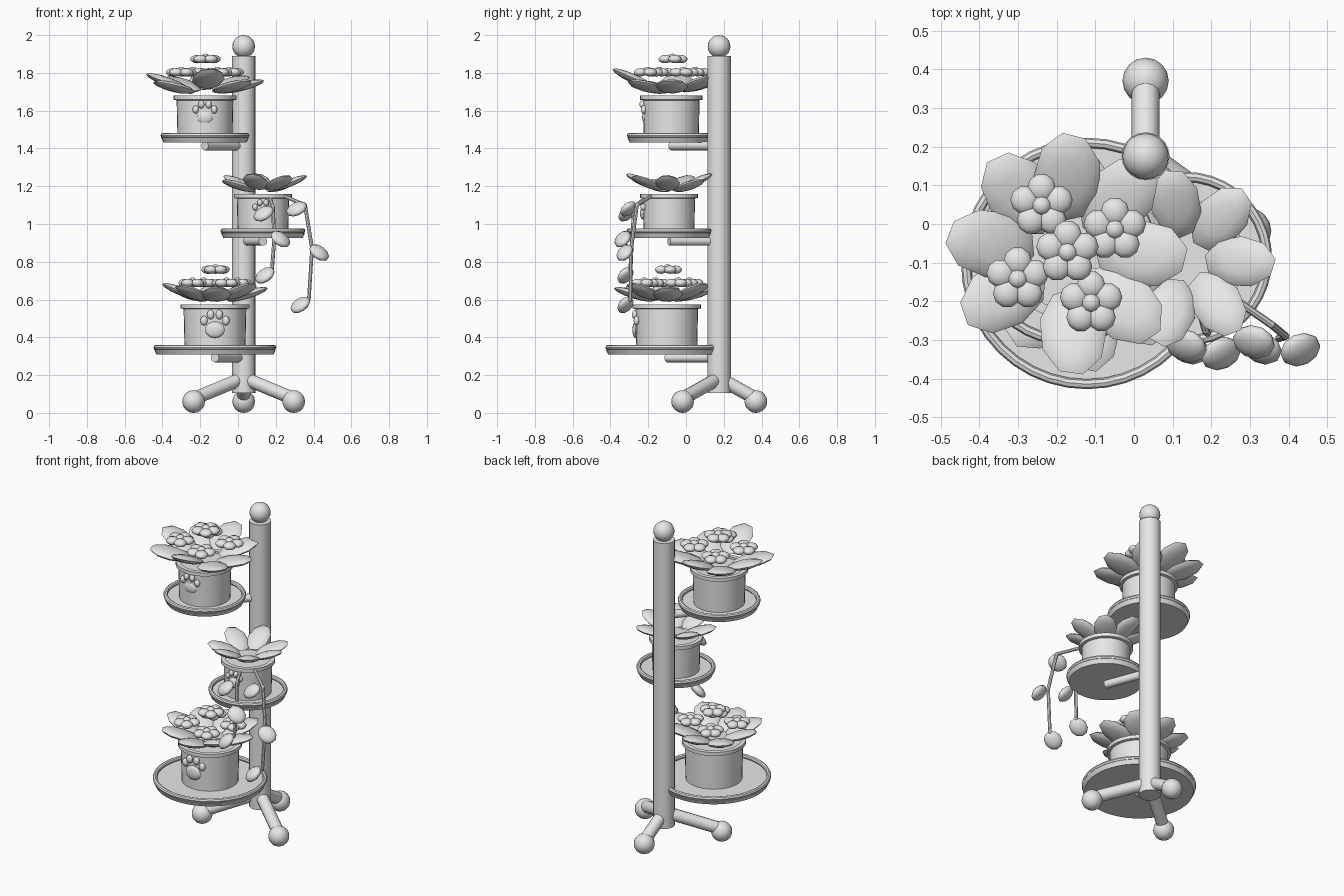
import bpy, bmesh, math
from mathutils import Vector, Matrix, Euler

if "Cube" in bpy.data.objects:
    bpy.data.objects.remove(bpy.data.objects["Cube"])

MAT = bpy.data.materials.new("light_grey")
MAT.diffuse_color = (0.8, 0.8, 0.8, 1)
MAT.use_nodes = True
MAT.node_tree.nodes["Principled BSDF"].inputs["Base Color"].default_value = MAT.diffuse_color


def finish(name, bm, angle=40):
    """Turn a bmesh into a shaded object."""
    bmesh.ops.recalc_face_normals(bm, faces=bm.faces)
    me = bpy.data.meshes.new(name)
    bm.to_mesh(me)
    bm.free()
    me.materials.append(MAT)
    ob = bpy.data.objects.new(name, me)
    bpy.context.collection.objects.link(ob)
    bpy.ops.object.select_all(action='DESELECT')
    ob.select_set(True)
    bpy.context.view_layer.objects.active = ob
    bpy.ops.object.shade_smooth_by_angle(angle=math.radians(angle))
    return ob


def ellipsoid(bm, loc, size, rot=(0, 0, 0), seg=12, rings=8):
    m = Matrix.LocRotScale(Vector(loc), Euler(rot), Vector(size))
    bmesh.ops.create_uvsphere(bm, u_segments=seg, v_segments=rings, radius=1, matrix=m)


def rod(bm, a, b, r, seg=16):
    a, b = Vector(a), Vector(b)
    d = b - a
    m = Matrix.Translation((a + b) / 2) @ d.to_track_quat('Z', 'Y').to_matrix().to_4x4()
    bmesh.ops.create_cone(bm, cap_ends=True, segments=seg, radius1=r, radius2=r,
                          depth=d.length, matrix=m)


def lathe(name, centre, profile, seg=32):
    """Revolve (radius, z) points; the profile starts and ends on the axis."""
    bm = bmesh.new()
    vs = [bm.verts.new((r, 0, z)) for r, z in profile]
    es = [bm.edges.new(p) for p in zip(vs, vs[1:])]
    bmesh.ops.spin(bm, geom=vs + es, cent=(0, 0, 0), axis=(0, 0, 1),
                   angle=math.tau, steps=seg)
    bmesh.ops.remove_doubles(bm, verts=bm.verts, dist=1e-4)
    bmesh.ops.translate(bm, verts=bm.verts, vec=(centre[0], centre[1], 0))
    return finish(name, bm)


# Post with ball finial
PX, PY = 0.03, 0.175
bm = bmesh.new()
rod(bm, (PX, PY, 0.105), (PX, PY, 1.89), 0.062, 20)
finish("post", bm)
bm = bmesh.new()
ellipsoid(bm, (PX, PY, 1.94), (0.06,) * 3, seg=20, rings=12)
finish("finial", bm)

# Three splayed legs with ball feet
for i, (x, y) in enumerate([(-0.235, -0.018), (0.295, -0.018), (PX, 0.37)]):
    bm = bmesh.new()
    rod(bm, (PX, PY, 0.185), (x, y, 0.075), 0.036, 12)
    finish(f"leg_{i}", bm)
    bm = bmesh.new()
    ellipsoid(bm, (x, y, 0.06), (0.06,) * 3, seg=16, rings=10)
    finish(f"foot_{i}", bm)


def shelf(tag, c, z, r):
    """Arm, round tray and raised ring; z is the tray underside."""
    bm = bmesh.new()
    rod(bm, (PX, PY, z - 0.018), (c[0], c[1], z - 0.018), 0.024, 12)
    finish(tag + "_arm", bm)
    lathe(tag + "_tray", c, [(0, z), (r - 0.012, z), (r, z + 0.025), (0, z + 0.025)], 40)
    ring = [(r - 0.01 + 0.013 * math.cos(a * math.tau / 8),
             z + 0.037 + 0.013 * math.sin(a * math.tau / 8)) for a in range(9)]
    lathe(tag + "_tray_ring", c, ring, 40)


def pot(tag, c, z0, z1, r):
    """Body, projecting rim and sunken soil."""
    lip = r + 0.016
    lathe(tag + "_pot", c, [(0, z0), (r * 0.97, z0), (r, z1 - 0.025), (lip, z1 - 0.022),
                            (lip, z1), (r - 0.01, z1), (r - 0.01, z1 - 0.012), (0, z1 - 0.012)])


def leaves(tag, c, z, reach, size, poses):
    """Ring of flattened leaves; poses are (angle, tilt) in degrees."""
    for i, (ang, tilt) in enumerate(poses):
        a, t = math.radians(ang), math.radians(tilt)
        d = reach - size[0] * math.cos(t)
        loc = (c[0] + d * math.cos(a), c[1] + d * math.sin(a), z + d * math.tan(t))
        bm = bmesh.new()
        ellipsoid(bm, loc, size, (0, -t, a), 9, 6)
        finish(f"{tag}_leaf_{i}", bm, 70)


def flower(name, x, y, z, k=1.0):
    """Five round petals about a small centre."""
    bm = bmesh.new()
    for i in range(5):
        a = math.radians(90 + 72 * i)
        ellipsoid(bm, (x + 0.046 * k * math.cos(a), y + 0.046 * k * math.sin(a), z),
                  (0.037 * k, 0.037 * k, 0.022), (0, 0, a), 10, 8)
    ellipsoid(bm, (x, y, z + 0.008), (0.025 * k, 0.025 * k, 0.021), seg=10, rings=8)
    finish(name, bm, 60)


def bouquet(tag, c, z, r, k=1.0):
    for i in range(4):
        a = math.radians(27 + 90 * i)
        flower(f"{tag}_flower_{i}", c[0] + r * math.cos(a), c[1] + r * math.sin(a), z, k)
    flower(tag + "_flower_centre", c[0] + 0.003, c[1] + 0.005, z + 0.07, k)


def paw(tag, c, r, z, k, sink=0.0):
    """Paw print of a pad and four toes on the pot front."""
    bm = bmesh.new()
    ellipsoid(bm, (c[0], c[1] - r + sink, z), (0.052 * k, 0.016, 0.043 * k))
    for dx, dz in [(-0.058, 0.048), (-0.023, 0.08), (0.023, 0.08), (0.058, 0.048)]:
        x = dx * k
        ellipsoid(bm, (c[0] + x, c[1] - math.sqrt(r * r - x * x) - 0.004, z + dz * k),
                  (0.02 * k, 0.016, 0.025 * k), seg=10)
    finish(tag + "_paw_print", bm, 60)


# Upper plant
T = (-0.175, -0.078)
shelf("upper", T, 1.432, 0.232)
pot("upper", T, 1.457, 1.68, 0.15)
leaves("upper", T, 1.68, 0.315, (0.125, 0.088, 0.024),
       [(0, 14), (47, 18), (89, 22), (128, 17), (172, 20), (213, 13), (275, 24), (318, 14)])
bouquet("upper", T, 1.803, 0.141)
paw("upper", T, 0.15, 1.565, 0.85, 0.012)

# Middle plant
M = (0.132, -0.09)
shelf("middle", M, 0.927, 0.222)
pot("middle", M, 0.952, 1.16, 0.138)
leaves("middle", M, 1.16, 0.235, (0.1, 0.066, 0.02),
       [(-3 + 360 * i / 7, (22, 17, 24)[i % 3]) for i in range(7)])
paw("middle", M, 0.138, 1.055, 0.72)

# Lower plant
B = (-0.122, -0.102)
shelf("lower", B, 0.31, 0.322)
pot("lower", B, 0.335, 0.575, 0.166)
leaves("lower", B, 0.575, 0.282, (0.115, 0.08, 0.023),
       [(2 + 45 * i, (17, 21, 19)[i % 3]) for i in range(8)])
bouquet("lower", B, 0.688, 0.133, 0.93)
paw("lower", B, 0.166, 0.44, 1.0)

# Trailing vines with leaves hanging from the middle pot
VINES = [
    ([(0.24, -0.18, 1.15), (0.355, -0.26, 1.1), (0.392, -0.29, 0.87), (0.375, -0.295, 0.6)],
     [((0.31, -0.305, 1.08), -25), ((0.43, -0.325, 0.848), 35), ((0.33, -0.32, 0.572), -35)]),
    ([(0.165, -0.2, 1.15), (0.185, -0.275, 1.09), (0.192, -0.285, 0.92), (0.18, -0.295, 0.76)],
     [((0.135, -0.315, 1.055), -30), ((0.225, -0.335, 0.92), 35), ((0.142, -0.32, 0.728), -35)]),
]
for v, (path, foliage) in enumerate(VINES):
    bm = bmesh.new()
    for a, b in zip(path, path[1:]):
        rod(bm, a, b, 0.01, 8)
        ellipsoid(bm, b, (0.01,) * 3, seg=8, rings=6)
    finish(f"vine_{v}", bm)
    for i, (loc, tilt) in enumerate(foliage):
        bm = bmesh.new()
        ellipsoid(bm, loc, (0.058, 0.05, 0.026),
                  (math.radians(35), math.radians(tilt), 0), 10, 8)
        finish(f"vine_{v}_leaf_{i}", bm, 60)
